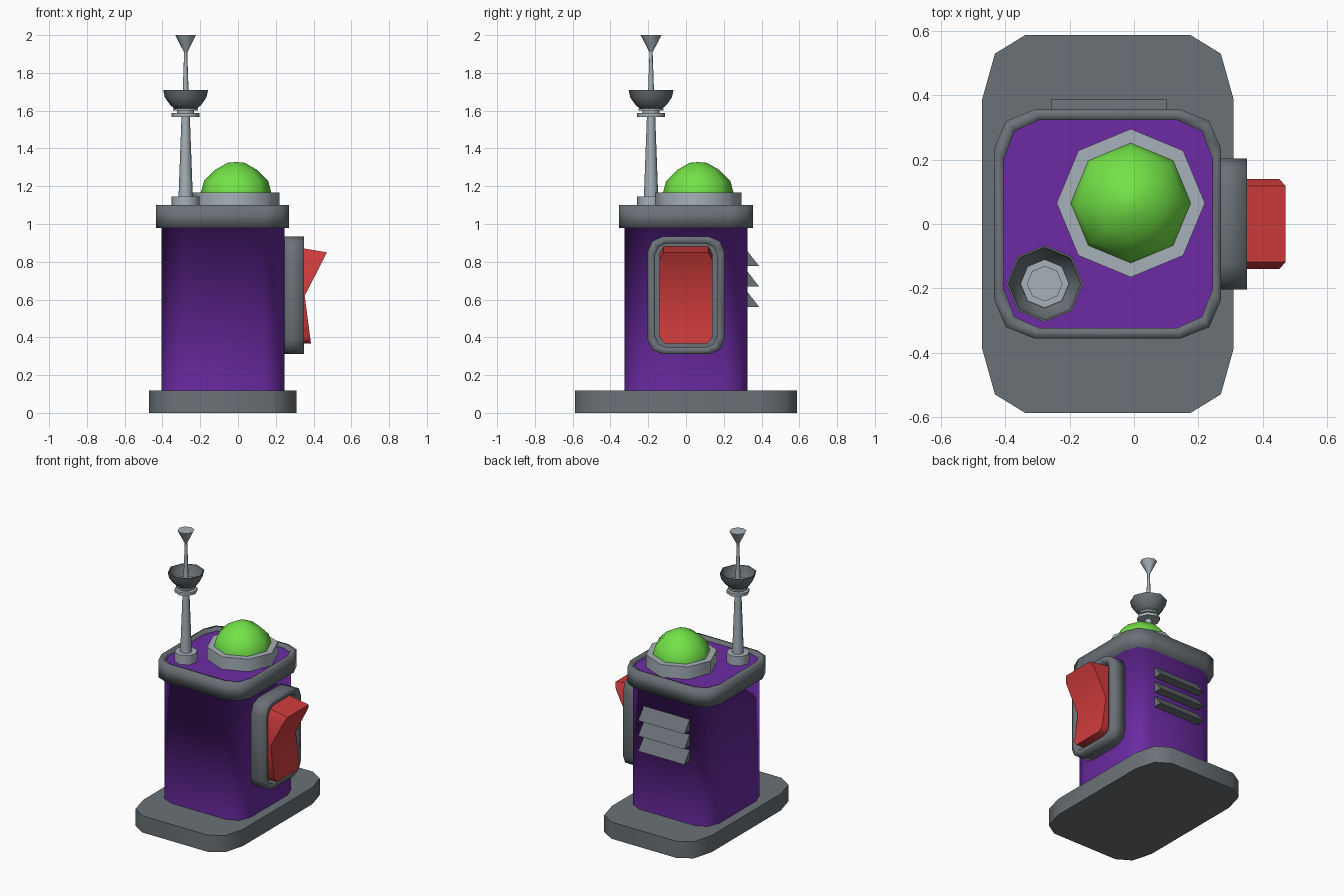
import bpy, bmesh, math

if "Cube" in bpy.data.objects:
    bpy.data.objects.remove(bpy.data.objects["Cube"])


def mat(name, r, g, b):
    m = bpy.data.materials.new(name)
    m.diffuse_color = (r, g, b, 1)
    m.use_nodes = True
    m.node_tree.nodes["Principled BSDF"].inputs["Base Color"].default_value = m.diffuse_color
    return m


PURPLE = mat("purple", 0.15, 0.024, 0.37)
DARK = mat("dark grey", 0.145, 0.166, 0.182)
LIGHT = mat("light grey", 0.38, 0.44, 0.48)
GREEN = mat("green", 0.17, 0.76, 0.063)
RED = mat("red", 0.63, 0.045, 0.045)


def finish(name, bm, materials, angle):
    """Fix normals, smooth edges below the angle, and link the object."""
    bmesh.ops.recalc_face_normals(bm, faces=bm.faces)
    for f in bm.faces:
        f.smooth = angle > 0
    for e in bm.edges:
        e.smooth = len(e.link_faces) == 2 and e.calc_face_angle(0) < math.radians(angle)
    me = bpy.data.meshes.new(name)
    bm.to_mesh(me)
    bm.free()
    for m in materials:
        me.materials.append(m)
    ob = bpy.data.objects.new(name, me)
    bpy.context.collection.objects.link(ob)
    return ob


def skin(name, loops, materials, angle=50, caps=True, closed=False):
    """Bridge successive loops of equal length; the first band takes the first
    material and all later bands the last one."""
    bm = bmesh.new()
    rows = [[bm.verts.new(p) for p in loop] for loop in loops]
    n = len(rows[0])
    pairs = list(zip(rows, rows[1:])) + ([(rows[-1], rows[0])] if closed else [])
    for k, (a, b) in enumerate(pairs):
        for i in range(n):
            j = (i + 1) % n
            f = bm.faces.new((a[i], a[j], b[j], b[i]))
            f.material_index = min(k, len(materials) - 1)
    if caps and not closed:
        bm.faces.new(rows[0])
        bm.faces.new(rows[-1])
    return finish(name, bm, materials, angle)


def rounded(hx, hy, rx, ry, seg=2):
    """Rounded rectangle outline with elliptical corners."""
    pts = []
    for q, (sx, sy) in enumerate(((1, 1), (-1, 1), (-1, -1), (1, -1))):
        for k in range(seg + 1):
            a = math.pi / 2 * (q + k / seg)
            pts.append((sx * (hx - rx) + rx * math.cos(a), sy * (hy - ry) + ry * math.sin(a)))
    return pts


def flat(outline, cx, z):
    return [(cx + x, y, z) for x, y in outline]


def side(outline, x, cz):
    return [(x, y, cz + z) for y, z in outline]


def lathe(name, centre, profile, material, angle=50, n=8):
    """Turn an (r, z) profile into an eight-sided part."""
    loops = [[(centre[0] + r * math.cos(i * math.tau / n),
               centre[1] + r * math.sin(i * math.tau / n), z) for i in range(n)]
             for r, z in profile]
    return skin(name, loops, [material], angle)


# Base plate
out = rounded(0.39, 0.587, 0.135, 0.2)
skin("base_plate", [flat(out, -0.081, z) for z in (0, 0.118)], [DARK])

# Body flowing into the grey collar around the top
wall = rounded(0.325, 0.325, 0.11, 0.12)
collar = rounded(0.352, 0.355, 0.125, 0.12)
rim = rounded(0.323, 0.323, 0.11, 0.12)
skin("body_and_collar", [flat(wall, -0.08, 0.11), flat(wall, -0.08, 0.978),
                         flat(collar, -0.082, 0.978), flat(collar, -0.082, 1.10),
                         flat(rim, -0.08, 1.10), flat(rim, -0.08, 1.07)],
     [PURPLE, DARK], 95, caps=False)
skin("top_plate", [flat(rim, -0.08, z) for z in (1.06, 1.08)], [PURPLE])

# Dome lamp and its ring
D = (-0.01, 0.065)
lathe("dome_ring", D, [(0.23, 1.07), (0.23, 1.168)], LIGHT)
lathe("dome", D, [(0.187, 1.15), (0.186, 1.168), (0.17, 1.228), (0.112, 1.286),
                  (0.045, 1.324), (0.001, 1.328)], GREEN, 60)

# Antenna, from the foot up
A = (-0.277, -0.185)
lathe("antenna_foot", A, [(0.074, 1.07), (0.074, 1.145)], LIGHT)
lathe("antenna_pole", A, [(0.038, 1.14), (0.022, 1.57), (0.022, 1.62)], LIGHT)
lathe("antenna_lower_disc", A, [(0.074, 1.567), (0.074, 1.587)], LIGHT)
lathe("antenna_neck", A, [(0.045, 1.587), (0.045, 1.6)], LIGHT)
lathe("antenna_upper_disc", A, [(0.066, 1.6), (0.066, 1.612)], LIGHT)
lathe("antenna_bowl", A, [(0.06, 1.612), (0.082, 1.63), (0.11, 1.67), (0.119, 1.71),
                          (0.113, 1.71), (0.104, 1.672), (0.076, 1.636)], DARK)
lathe("antenna_bowl_floor", A, [(0.073, 1.634), (0.073, 1.64)], LIGHT)
lathe("antenna_rod", A, [(0.018, 1.63), (0.008, 1.92)], LIGHT)
lathe("antenna_tip", A, [(0.009, 1.91), (0.055, 2.0)], LIGHT)

# Switch frame on the right side, with recessed back plate
CZ = 0.622
outer, inner = rounded(0.203, 0.311, 0.08, 0.08), rounded(0.163, 0.275, 0.06, 0.06)
skin("switch_frame", [side(outer, 0.235, CZ), side(outer, 0.35, CZ),
                      side(inner, 0.35, CZ), side(inner, 0.235, CZ)], [DARK], 95, closed=True)
skin("switch_back_plate", [side(inner, 0.235, CZ), side(inner, 0.29, CZ)], [DARK])

# Rocker switch: rows of back z, front x, front z, half width
rows = [(0.368, 0.386, 0.368, 0.112), (0.40, 0.382, 0.40, 0.14), (0.62, 0.353, 0.62, 0.14),
        (0.845, 0.451, 0.81, 0.14), (0.884, 0.47, 0.85, 0.118)]
skin("rocker_switch", [[(0.27, -w, zb), (x, -w, zf), (x, w, zf), (0.27, w, zb)]
                       for zb, x, zf, w in rows], [RED], 50)

# Three vent louvres on the back
for i in range(3):
    z = 0.857 - 0.108 * i
    skin("back_vent_%d" % (i + 1),
         [[(x, 0.315, z), (x, 0.325, z), (x, 0.387, z - 0.08), (x, 0.315, z - 0.08)]
          for x in (-0.257, 0.103)], [DARK], 0)
